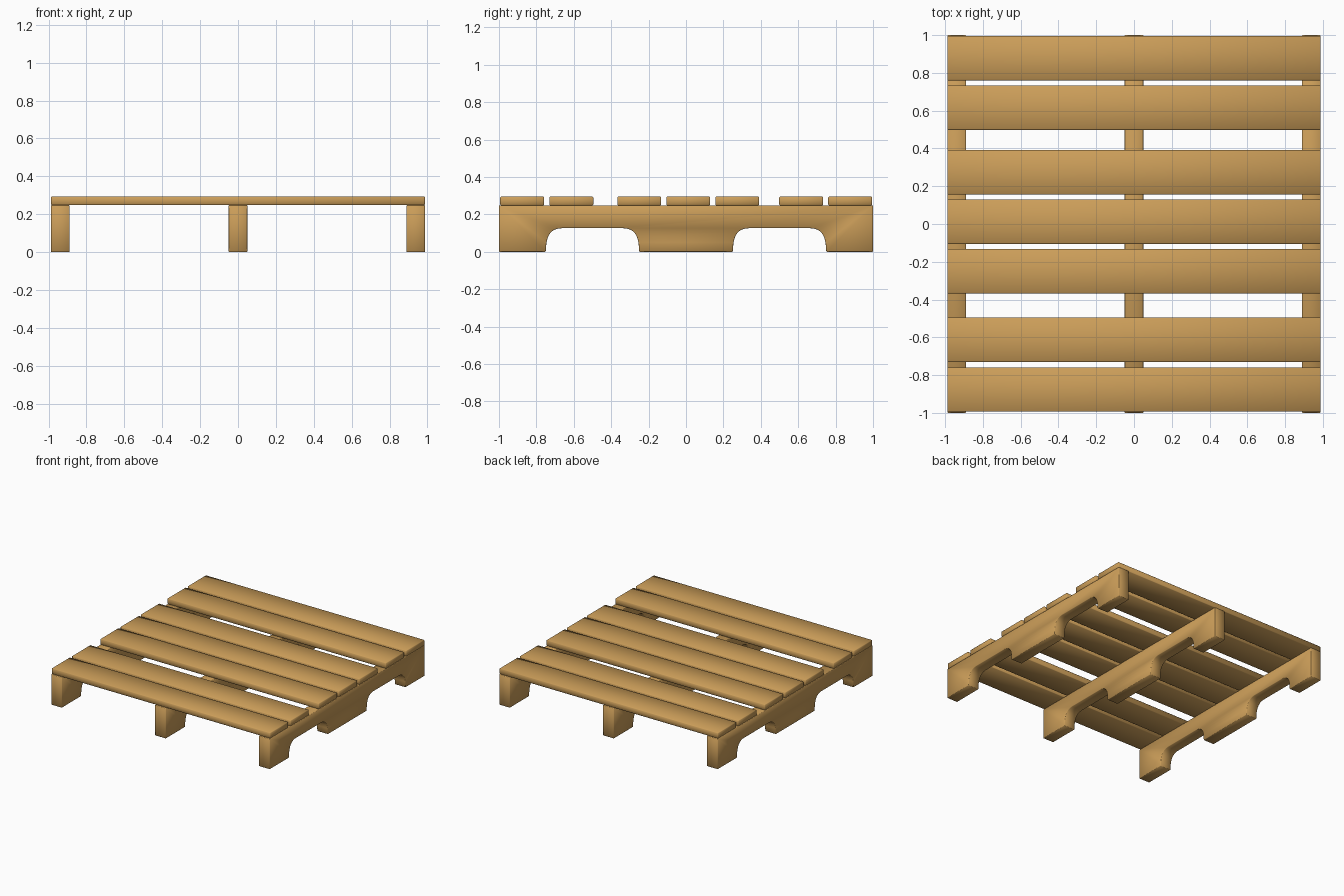
import bpy, bmesh

if "Cube" in bpy.data.objects:
    bpy.data.objects.remove(bpy.data.objects["Cube"])

wood = bpy.data.materials.new("pallet_wood")
wood.diffuse_color = (0.60, 0.34, 0.10, 1)
wood.use_nodes = True
wood.node_tree.nodes["Principled BSDF"].inputs["Base Color"].default_value = wood.diffuse_color


def finish(name, bm, bevel):
    """Turn a bmesh into a softly shaded wooden part with eased edges."""
    bmesh.ops.recalc_face_normals(bm, faces=bm.faces)
    mesh = bpy.data.meshes.new(name)
    bm.to_mesh(mesh)
    bm.free()
    mesh.materials.append(wood)
    mesh.polygons.foreach_set("use_smooth", [True] * len(mesh.polygons))
    obj = bpy.data.objects.new(name, mesh)
    bpy.context.collection.objects.link(obj)
    mod = obj.modifiers.new("eased_edges", 'BEVEL')
    mod.width = bevel
    mod.segments = 1
    mod.limit_method = 'ANGLE'
    mod.angle_limit = 1.0
    return obj


def deck_board(name, y):
    bm = bmesh.new()
    bmesh.ops.create_cube(bm, size=1)
    for v in bm.verts:
        v.co.x *= 1.974
        v.co.y = v.co.y * 0.235 + y
        v.co.z = v.co.z * 0.047 + 0.2715
    finish(name, bm, 0.004)


def stringer(name, x, width=0.098):
    # Side outline: the bottom edge carries two rounded fork notches
    corner = [(0, 0), (0.004, 0.05), (0.012, 0.08), (0.025, 0.102),
              (0.042, 0.116), (0.062, 0.123), (0.085, 0.126)]
    outline = [(-1, 0.248), (-1, 0)]
    for mid in (-0.5, 0.5):
        outline += [(mid - 0.25 + d, z) for d, z in corner]
        outline += [(mid + 0.25 - d, z) for d, z in reversed(corner)]
    outline += [(1, 0), (1, 0.248)]
    bm = bmesh.new()
    face = bm.faces.new([bm.verts.new((x - width / 2, y, z)) for y, z in outline])
    ext = bmesh.ops.extrude_face_region(bm, geom=[face])
    for v in ext["geom"]:
        if isinstance(v, bmesh.types.BMVert):
            v.co.x += width
    finish(name, bm, 0.003)


# Seven deck boards: a pair at each end and three in the middle
for i, y in enumerate((-0.876, -0.613, -0.25, 0.012, 0.274, 0.616, 0.878)):
    deck_board(f"deck_board_{i + 1}", y)

# Three notched stringers underneath
for label, x in (("left", -0.938), ("middle", 0.0), ("right", 0.938)):
    stringer(f"{label}_stringer", x)
